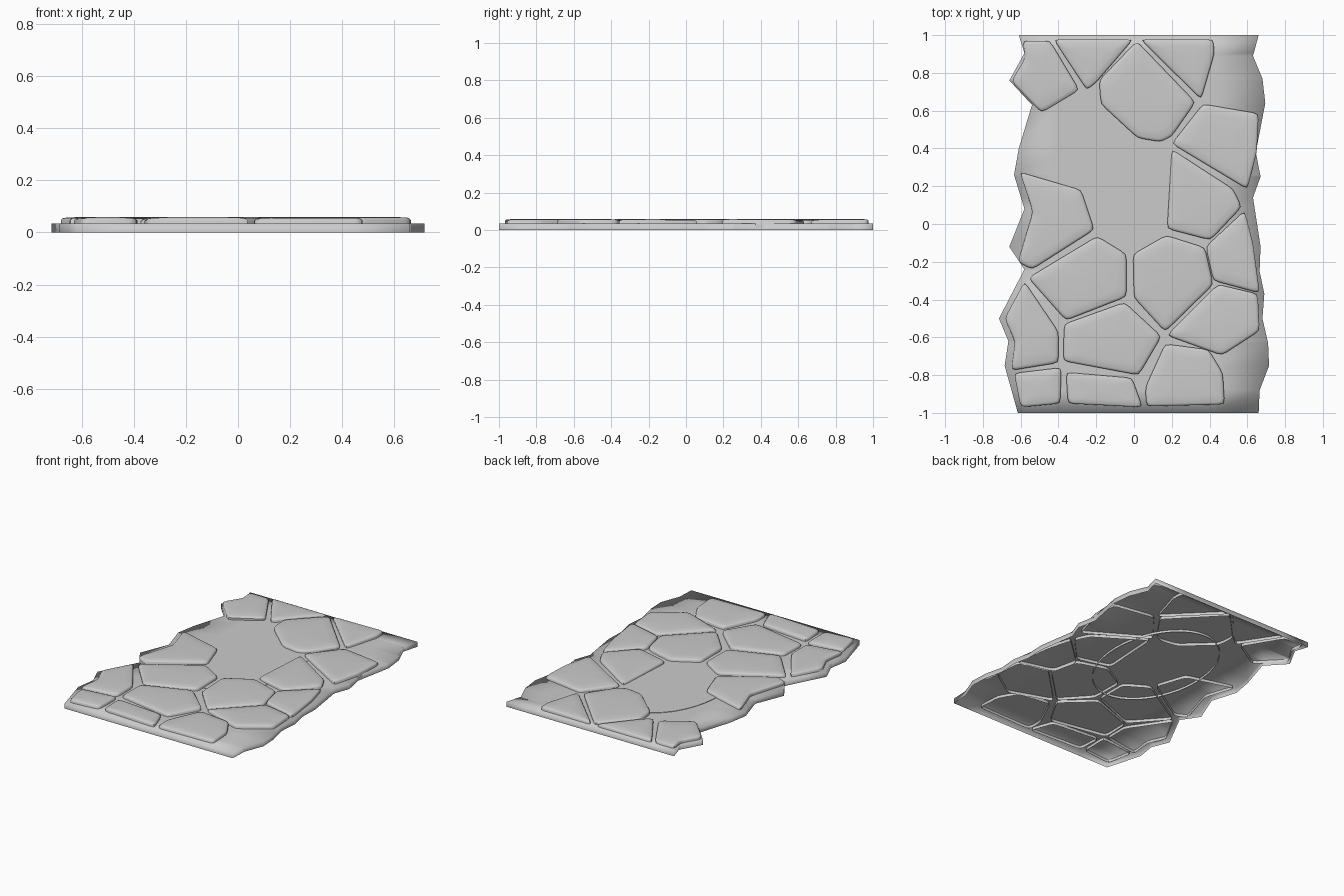
import bpy, bmesh, math, random
from mathutils import Vector

if "Cube" in bpy.data.objects:
    bpy.data.objects.remove(bpy.data.objects["Cube"])
random.seed(4)

stone_grey = bpy.data.materials.new("stone_grey")
stone_grey.diffuse_color = (0.6, 0.6, 0.6, 1)
stone_grey.use_nodes = True
stone_grey.node_tree.nodes["Principled BSDF"].inputs["Base Color"].default_value = stone_grey.diffuse_color


def finish(name, bm, angle=None):
    me = bpy.data.meshes.new(name)
    bm.to_mesh(me)
    bm.free()
    ob = bpy.data.objects.new(name, me)
    bpy.context.collection.objects.link(ob)
    me.materials.append(stone_grey)
    bpy.ops.object.select_all(action='DESELECT')
    ob.select_set(True)
    bpy.context.view_layer.objects.active = ob
    if angle is None:
        bpy.ops.object.shade_smooth()
    else:
        bpy.ops.object.shade_smooth_by_angle(angle=math.radians(angle))
    return ob


def bridge(bm, a, b):
    n = len(a)
    for i in range(n):
        j = (i + 1) % n
        bm.faces.new((a[i], a[j], b[j], b[i]))


# Ground slab: ragged long sides, open underneath, softly shaded
left = [(1, -.61), (.905, -.58), (.76, -.66), (.63, -.54), (.4, -.61), (.26, -.635), (.08, -.58),
        (-.12, -.66), (-.24, -.58), (-.5, -.715), (-.62, -.665), (-.75, -.685), (-1, -.615)]
right = [(1, .66), (.89, .63), (.77, .68), (.64, .695), (.38, .645), (.25, .67), (.14, .63),
         (-.12, .67), (-.25, .665), (-.37, .69), (-.5, .68), (-.63, .71), (-.75, .715),
         (-.88, .665), (-1, .66)]
TOP = 0.034


def edge_x(side, y):
    for (y0, x0), (y1, x1) in zip(side, side[1:]):
        if y1 <= y <= y0:
            return x0 + (x1 - x0) * (y0 - y) / (y0 - y1)
    return side[-1][1]


ys = sorted({y for y, _ in left} | {y for y, _ in right})
bm = bmesh.new()
rows = []
for y in ys:
    xs = [edge_x(left, y), -.4, 0, .42, edge_x(right, y)]
    rows.append([bm.verts.new((x, y, TOP)) for x in xs])
for r0, r1 in zip(rows, rows[1:]):
    for i in range(4):
        bm.faces.new((r0[i], r0[i + 1], r1[i + 1], r1[i]))
rim = rows[0] + [r[-1] for r in rows[1:-1]] + rows[-1][::-1] + [r[0] for r in rows[-2:0:-1]]
foot = [bm.verts.new((v.co.x, v.co.y, 0)) for v in rim]
bridge(bm, foot, rim)
finish("ground_slab", bm)

# Flat oval patch in the middle of the paving
bm = bmesh.new()
oval = [(-.04 + .335 * math.cos(t * math.tau / 40), .17 + .49 * math.sin(t * math.tau / 40)) for t in range(40)]
low = [bm.verts.new((x, y, .018)) for x, y in oval]
high = [bm.verts.new((x, y, TOP + .003)) for x, y in oval]
bridge(bm, low, high)
bm.faces.new(high)
finish("flat_patch", bm, 30)


# Paving stones: rounded outline, bevelled rim, gently domed top, open underneath
def stone(name, *pts):
    p = [Vector(q) for q in pts]
    if sum(a.x * b.y - b.x * a.y for a, b in zip(p, p[1:] + p[:1])) < 0:
        p.reverse()
    outline = []
    for i, c in enumerate(p):
        a, b = p[i - 1], p[(i + 1) % len(p)]
        s = c + (a - c) * min(.3, .03 / (a - c).length)
        e = c + (b - c) * min(.3, .03 / (b - c).length)
        outline += [s, (s + e) * .2 + c * .6, e]
    centre = sum(outline, Vector((0, 0))) / len(outline)
    size = sum((q - centre).length for q in outline) / len(outline)
    tx, ty = random.uniform(-.012, .012), random.uniform(-.012, .012)
    bm = bmesh.new()
    rings = []
    for inset, z in ((0, .014), (0, .046), (.006, .052), (.018, .0555), (.07, .058)):
        k = 1 - inset / size
        ring = []
        for q in outline:
            d = (q - centre) * k
            dz = d.x * tx + d.y * ty if z > .04 else 0
            ring.append(bm.verts.new((centre.x + d.x, centre.y + d.y, z + dz)))
        rings.append(ring)
    for a, b in zip(rings, rings[1:]):
        bridge(bm, a, b)
    mid = bm.verts.new((centre.x, centre.y, .06))
    r = rings[-1]
    for i in range(len(r)):
        bm.faces.new((r[i], r[(i + 1) % len(r)], mid))
    finish("paving_stone_" + name, bm, 50)


stone("back_left", (-.59, .97), (-.445, .97), (-.29, .71), (-.49, .59), (-.65, .755), (-.575, .88))
stone("back_wedge", (-.425, .977), (-.005, .977), (-.2, .75), (-.25, .71))
stone("back_middle", (.015, .968), (.325, .645), (.2, .465), (.14, .435), (.02, .455), (-.175, .635), (-.185, .76))
stone("back_right", (.035, .977), (.42, .977), (.425, .9), (.355, .66))
stone("right_upper", (.365, .635), (.66, .585), (.65, .38), (.6, .185), (.2, .425))
stone("right_inner", (.2, .395), (.525, .185), (.57, .09), (.405, -.085), (.175, -.025))
stone("right_middle", (.585, .07), (.63, -.1), (.665, -.365), (.42, -.3), (.38, -.12))
stone("centre_right", (.17, -.06), (.375, -.125), (.42, -.32), (.165, -.57), (0, -.39), (-.005, -.16))
stone("centre_left", (-.195, -.065), (-.04, -.16), (-.04, -.385), (-.36, -.51), (-.56, -.285))
stone("left_middle", (-.605, .275), (-.28, .18), (-.21, -.03), (-.54, -.24), (-.615, -.2), (-.535, .065))
stone("left_lower", (-.58, -.305), (-.4, -.57), (-.4, -.735), (-.65, -.775), (-.63, -.62), (-.685, -.5))
stone("front_centre", (-.37, -.53), (-.05, -.415), (.145, -.595), (.025, -.8), (-.375, -.725))
stone("right_lower", (.445, -.32), (.655, -.37), (.665, -.565), (.465, -.695), (.175, -.59))
stone("front_right", (.165, -.635), (.395, -.665), (.47, -.79), (.48, -.955), (.065, -.965), (.06, -.865))
stone("front_middle", (-.36, -.785), (-.01, -.815), (.045, -.97), (-.35, -.95))
stone("front_left", (-.635, -.79), (-.385, -.76), (-.39, -.95), (-.6, -.97))
